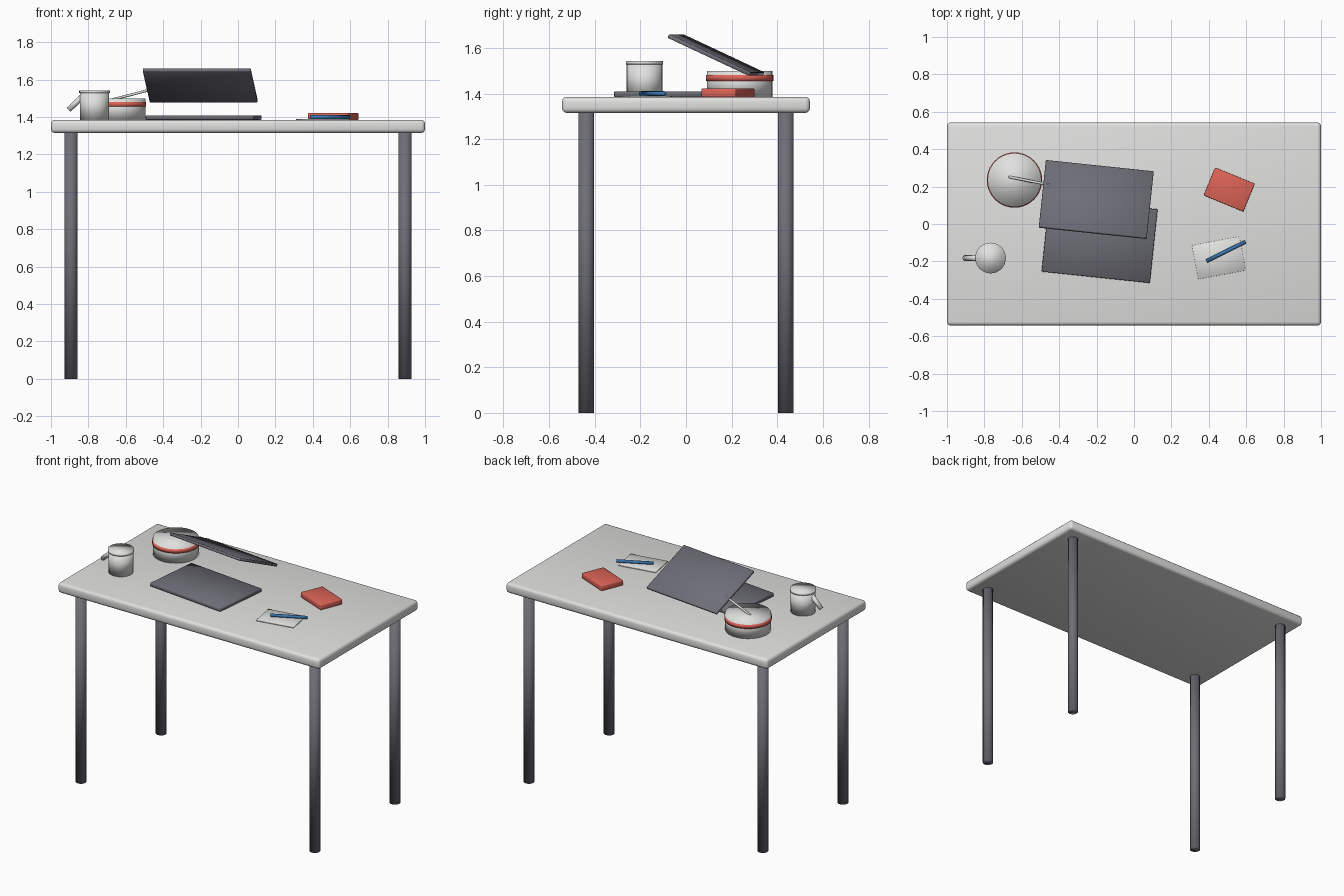
import bpy, bmesh, math
from mathutils import Vector, Matrix

if "Cube" in bpy.data.objects:
    bpy.data.objects.remove(bpy.data.objects["Cube"])


def material(name, rgb):
    m = bpy.data.materials.new(name)
    m.diffuse_color = (*rgb, 1.0)
    m.use_nodes = True
    m.node_tree.nodes["Principled BSDF"].inputs["Base Color"].default_value = m.diffuse_color
    return m


WHITE = material("soft white", (0.75, 0.75, 0.74))
GREY = material("slate grey", (0.155, 0.155, 0.185))
RED = material("coral red", (0.72, 0.125, 0.095))
BLUE = material("blue", (0.045, 0.19, 0.46))


def finish(name, bm, mat):
    bmesh.ops.recalc_face_normals(bm, faces=bm.faces[:])
    for f in bm.faces:
        f.smooth = True
    me = bpy.data.meshes.new(name)
    bm.to_mesh(me)
    bm.free()
    me.materials.append(mat)
    ob = bpy.data.objects.new(name, me)
    bpy.context.collection.objects.link(ob)
    return ob


def slab(name, centre, size, mat, turn=0, tilt=0, bevel=0.003, segments=1):
    """Bevelled box, tilted about its own x and then turned about z (degrees)."""
    bm = bmesh.new()
    bmesh.ops.create_cube(bm, size=1.0)
    bmesh.ops.scale(bm, vec=size, verts=bm.verts[:])
    bmesh.ops.bevel(bm, geom=bm.edges[:], offset=bevel, segments=segments,
                    profile=0.5, affect='EDGES')
    rot = (Matrix.Rotation(math.radians(turn), 4, 'Z')
           @ Matrix.Rotation(math.radians(tilt), 4, 'X'))
    bm.transform(Matrix.Translation(centre) @ rot)
    return finish(name, bm, mat)


def rod(name, a, b, radius, mat, sides=32):
    """Closed cylinder between two points."""
    a, b = Vector(a), Vector(b)
    d = b - a
    bm = bmesh.new()
    bmesh.ops.create_cone(bm, cap_ends=True, segments=sides, radius1=radius,
                          radius2=radius, depth=d.length)
    bm.transform(Matrix.Translation((a + b) / 2)
                 @ d.to_track_quat('Z', 'Y').to_matrix().to_4x4())
    return finish(name, bm, mat)


TOP = 1.385

# table
slab("table_top", (0, 0, 1.35), (2.0, 1.086, 0.07), WHITE, bevel=0.02, segments=3)
for sx, side in ((-1, "left"), (1, "right")):
    for sy, end in ((-1, "front"), (1, "back")):
        x, y = 0.893 * sx, 0.437 * sy
        rod(f"{end}_{side}_leg", (x, y, 0), (x, y, 1.32), 0.034, GREY)

# laptop: base and tilted screen
slab("laptop_base", (-0.184, -0.088, 1.397), (0.582, 0.396, 0.024), GREY, turn=-6)
slab("laptop_screen", (-0.202, 0.131, 1.569), (0.58, 0.396, 0.018), GREY,
     turn=-6, tilt=-25)

# mug with rim and slanted handle
mx, my = -0.767, -0.182
rod("mug_body", (mx, my, TOP - 0.002), (mx, my, 1.532), 0.078, WHITE)
rod("mug_rim", (mx, my, 1.528), (mx, my, 1.543), 0.082, WHITE)
rod("mug_handle", (-0.906, my, 1.438), (-0.825, my, 1.517), 0.015, WHITE, 16)

# bowl with red band and spoon
bx, by = -0.639, 0.235
rod("bowl_body", (bx, by, TOP - 0.002), (bx, by, 1.499), 0.144, WHITE, 40)
rod("bowl_band", (bx, by, 1.455), (bx, by, 1.481), 0.148, RED, 40)
rod("spoon", (-0.67, 0.252, 1.494), (-0.452, 0.209, 1.55), 0.007, WHITE, 12)

# book, paper and pen
slab("book", (0.509, 0.184, 1.403), (0.23, 0.162, 0.038), RED, turn=-22.3,
     bevel=0.006, segments=2)
slab("paper", (0.454, -0.181, 1.387), (0.258, 0.184, 0.006), WHITE, turn=10.5,
     bevel=0.001)
rod("pen", (0.388, -0.198, 1.4), (0.596, -0.095, 1.4), 0.01, BLUE, 12)
